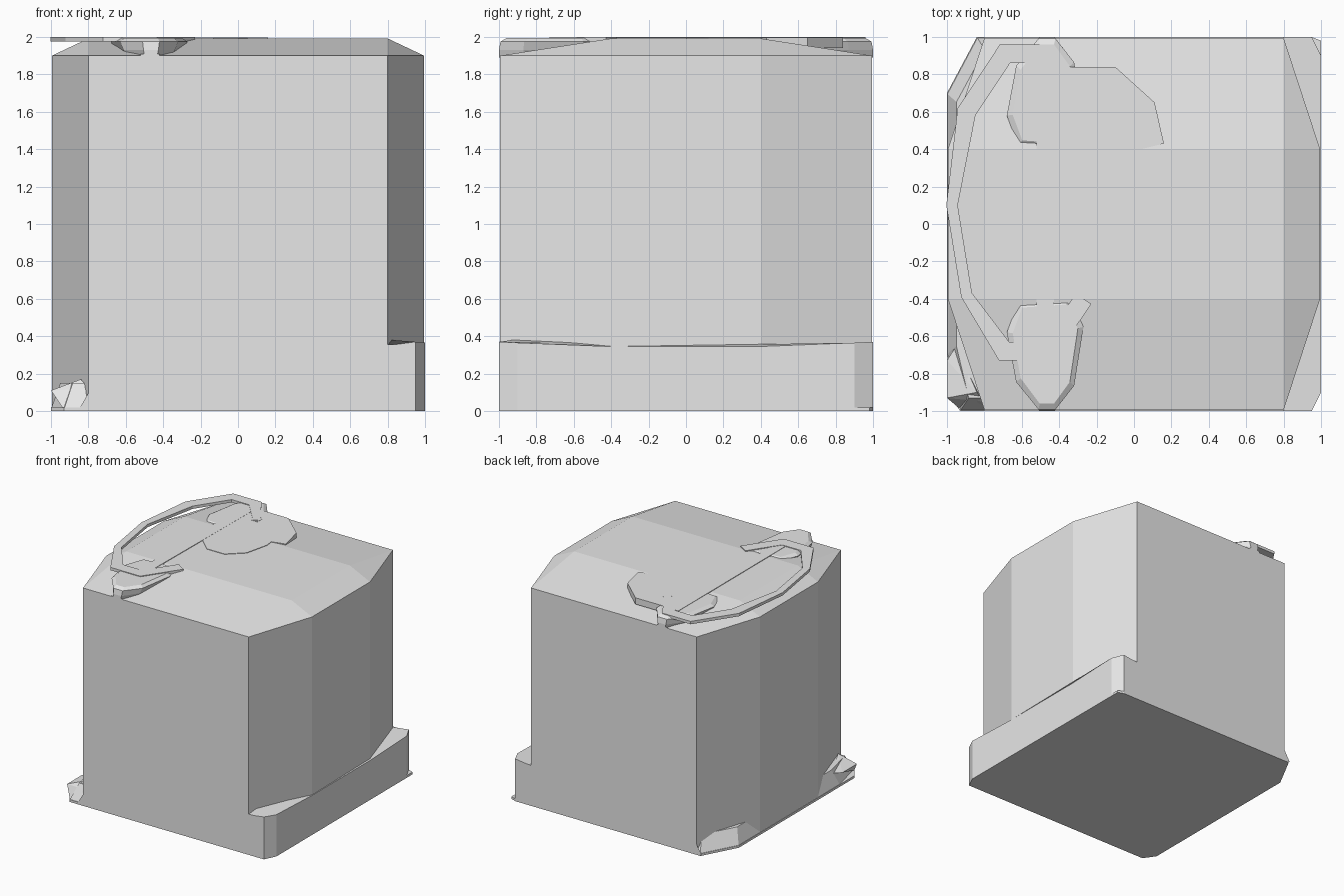
import bpy
import bmesh
from mathutils import Vector

cube = bpy.data.objects.get("Cube")
if cube:
    bpy.data.objects.remove(cube, do_unlink=True)

grey = bpy.data.materials.new("plain grey")
grey.use_nodes = True
COLOUR = (0.8, 0.8, 0.8, 1)
grey.diffuse_color = COLOUR
for node in grey.node_tree.nodes:
    if node.type == 'BSDF_PRINCIPLED':
        node.inputs["Base Color"].default_value = COLOUR


def finish(name, bm, smooth=None):
    bmesh.ops.recalc_face_normals(bm, faces=bm.faces)
    mesh = bpy.data.meshes.new(name)
    bm.to_mesh(mesh)
    bm.free()
    mesh.materials.append(grey)
    ob = bpy.data.objects.new(name, mesh)
    bpy.context.collection.objects.link(ob)
    if smooth:
        bpy.ops.object.select_all(action='DESELECT')
        ob.select_set(True)
        bpy.context.view_layer.objects.active = ob
        bpy.ops.object.shade_smooth_by_angle(angle=smooth)
    return ob


def loft(name, rings, smooth=None):
    """Closed solid through matching rings of points."""
    bm = bmesh.new()
    loops = [[bm.verts.new(p) for p in ring] for ring in rings]
    n = len(loops[0])
    for a, b in zip(loops, loops[1:]):
        for i in range(n):
            j = (i + 1) % n
            bm.faces.new((a[i], a[j], b[j], b[i]))
    bm.faces.new(loops[0])
    bm.faces.new(loops[-1])
    return finish(name, bm, smooth)


def slab(name, plan, low, high, smooth=None):
    return loft(name, [[(x, y, z) for x, y in plan] for z in (low, high)], smooth)


def hull(name, points):
    bm = bmesh.new()
    for p in points:
        bm.verts.new(p)
    bmesh.ops.convex_hull(bm, input=bm.verts)
    return finish(name, bm)


# Block with deep chamfers on every edge
S = 0.995
corners = []
for sx in (-1, 1):
    for sy in (-1, 1):
        corners += [(sx * 0.8, sy * 0.4, 1.992)]
        for z in (0.01, 1.9):
            corners += [(sx * S, sy * 0.4, z), (sx * 0.8, sy * S, z)]
bm = bmesh.new()
for p in corners:
    bm.verts.new(p)
bmesh.ops.convex_hull(bm, input=bm.verts)
bmesh.ops.dissolve_limit(bm, angle_limit=0.01, verts=bm.verts, edges=bm.edges)
finish("block", bm)

# Thin spread under the block
base = [(0.95, -1), (1, -0.9), (1, 0.98), (0.95, 1), (-0.84, 1),
        (-1, 0.7), (-1, -0.9), (-0.93, -1)]
slab("base_sheet", base, 0.0, 0.02)

# Tall skirt around the +x side
half = [(1, 0.4, 0.345), (1, 0.9, 0.365), (0.95, 1, 0.37), (0.8, 1, 0.35), (0.7, 0.85, 0.39)]
top = half + [(x, -y, z) for x, y, z in reversed(half)]
loft("left_skirt", [[(x, y, 0.01) for x, y, z in top], top])

# Low sloping skirt around the -x side
plan = [(-0.8, 1), (-0.84, 1), (-1, 0.7), (-1, -0.7), (-0.93, -1), (-0.8, -1)]
loft("right_skirt", [[(x, y, 0.01) for x, y in plan],
                     [(x * 0.95, y * 0.93, 0.15) for x, y in plan]])

# Ragged splash at the front corner
hull("corner_splash", [(-1, -0.73, 0.11), (-1, -0.93, 0.11), (-0.95, -0.65, 0.12),
                       (-0.8, -0.95, 0.12), (-0.84, -0.9, 0.17),
                       (-0.94, -0.98, 0.02), (-0.8, -0.99, 0.02)])

# Streams running down the front and back, fanning out at the foot
fan = [(-0.52, 1.91), (-0.42, 1.91), (-0.36, 1.2), (-0.27, 0.68), (0.08, 0.5),
       (0.8, 0.355), (0.94, 0.36), (0.94, 0.01), (-0.85, 0.01), (-0.78, 0.13),
       (-0.6, 0.38), (-0.62, 0.6), (-0.58, 1.2)]
for name, side in (("front_stream", -1), ("back_stream", 1)):
    bm = bmesh.new()
    face = bm.faces.new([bm.verts.new((x, side * 0.994, z)) for x, z in fan])
    if face.normal.y * side < 0:
        face.normal_flip()
    bm.normal_update()
    if face.normal.y * side < 0:
        face.normal_flip()
    bmesh.ops.inset_region(bm, faces=[face], thickness=0.03, depth=0)
    for v in face.verts:
        v.co.y = side
    ob = finish(name, bm, 0.8)

# Spout cups at the front and back edges of the top
cup = [(-0.62, 0.42), (-0.68, 0.58), (-0.63, 0.85), (-0.51, 1), (-0.42, 1),
       (-0.32, 0.87), (-0.27, 0.55), (-0.34, 0.4)]
for name, side in (("front_spout", -1), ("back_spout", 1)):
    rings = []
    for z, scale, lip in ((1.89, 0.72, 1.0), (1.93, 0.88, 1.0), (1.975, 1.0, 0.98), (1.994, 0.85, 0.9)):
        rings.append([(-0.47 + (x + 0.47) * scale,
                       side * (0.6 + (y - 0.6) * (lip if y > 0.6 else scale)), z)
                      for x, y in cup])
    loft(name, rings)

# Channel joining both spouts and the puddle beside it
slab("top_channel", [(-0.52, -0.63), (-0.43, -0.63), (-0.41, 0.85), (-0.52, 0.85)], 1.93, 1.997)
slab("back_puddle", [(-0.43, 0.38), (0.04, 0.4), (0.16, 0.43), (0.11, 0.65),
                     (-0.1, 0.84), (-0.43, 0.84)], 1.94, 1.996)
slab("front_puddle", [(-0.43, 0.12), (-0.3, 0), (-0.13, 0), (0, 0.12), (0.05, 0.33),
                      (0.04, 0.41), (-0.43, 0.41)], 1.95, 1.996)

# Flat strap curving from spout to spout
path = [Vector(p) for p in ((-0.28, 0.66), (-0.47, 0.91), (-0.69, 0.91), (-0.895, 0.6),
                            (-0.973, 0.1), (-0.895, -0.38), (-0.695, -0.68),
                            (-0.46, -0.68), (-0.27, -0.4))]
left, right = [], []
for i, p in enumerate(path):
    a = (p - path[max(i - 1, 0)]).normalized()
    b = (path[min(i + 1, len(path) - 1)] - p).normalized()
    t = (a + b).normalized()
    mitre = max(t.dot(b), t.dot(a), 0.6)
    width = 0.05 if 0 < i < 4 or i > 5 else 0.03
    side = Vector((-t.y, t.x)) * width / mitre
    left.append(p + side)
    right.append(p - side)
bm = bmesh.new()
rails = [[bm.verts.new((p.x, p.y, z)) for p in rail]
         for rail, z in ((left, 1.975), (right, 1.975), (right, 2.0), (left, 2.0))]
for k in range(4):
    a, b = rails[k], rails[(k + 1) % 4]
    for i in range(len(path) - 1):
        bm.faces.new((a[i], a[i + 1], b[i + 1], b[i]))
for end in (0, -1):
    bm.faces.new([rail[end] for rail in rails])
finish("strap", bm)

# Short peg holding the back end of the strap
slab("strap_peg", [(-0.32, 0.64), (-0.26, 0.64), (-0.26, 0.7), (-0.32, 0.7)], 1.92, 1.998)
